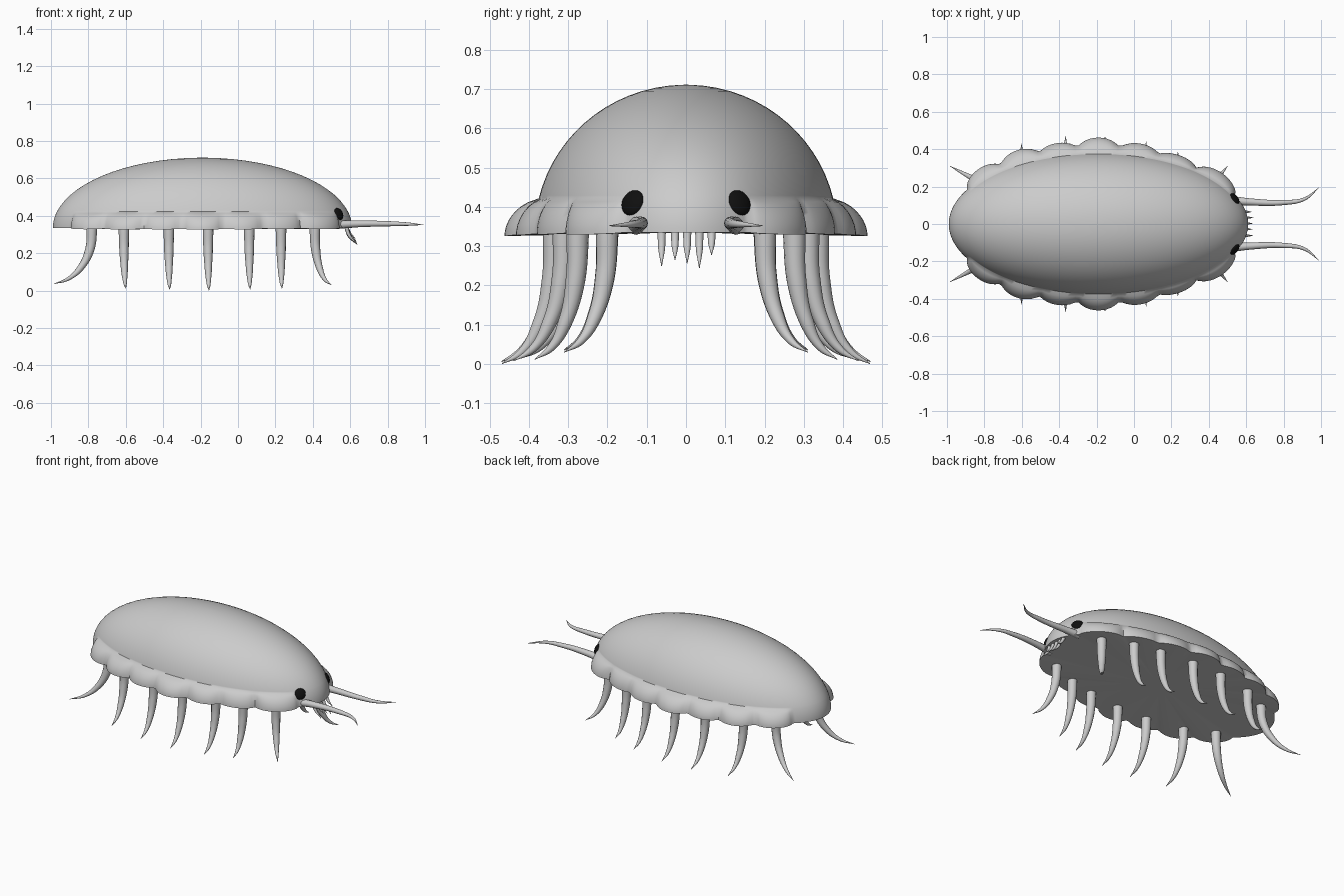
import bpy, bmesh, math
from mathutils import Vector

if "Cube" in bpy.data.objects:
    bpy.data.objects.remove(bpy.data.objects["Cube"])

CX, A, B, H, Z0 = -0.19, 0.80, 0.385, 0.376, 0.335


def finish(ob, angle=50):
    bpy.ops.object.select_all(action='DESELECT')
    ob.select_set(True)
    bpy.context.view_layer.objects.active = ob
    bpy.ops.object.shade_smooth_by_angle(angle=math.radians(angle))


def tapered(name, pts, radii):
    """Smooth tapering tube through a few points."""
    cu = bpy.data.curves.new(name, 'CURVE')
    cu.dimensions = '3D'
    cu.bevel_depth = 1.0
    cu.bevel_resolution = 4
    cu.use_fill_caps = True
    cu.resolution_u = 8
    sp = cu.splines.new('BEZIER')
    sp.bezier_points.add(len(pts) - 1)
    for bp, p, r in zip(sp.bezier_points, pts, radii):
        bp.co = p
        bp.radius = r
        bp.handle_left_type = bp.handle_right_type = 'AUTO'
    ob = bpy.data.objects.new(name, cu)
    bpy.context.collection.objects.link(ob)
    bpy.ops.object.select_all(action='DESELECT')
    ob.select_set(True)
    bpy.context.view_layer.objects.active = ob
    bpy.ops.object.convert(target='MESH')
    finish(bpy.context.object)


# Shell: half ellipsoid with scalloped side plates flaring at the rim
# each plate: centre x, outward reach, half width
PLATES = [(-0.79, 0.055, 0.10), (-0.60, 0.068, 0.115), (-0.40, 0.062, 0.12),
          (-0.19, 0.077, 0.125), (0.02, 0.060, 0.12), (0.22, 0.042, 0.115),
          (0.435, 0.046, 0.105)]


def reach(x):
    best = 0.0
    for c, amp, w in PLATES:
        u = (x - c) / w
        if abs(u) < 1:
            best = max(best, amp * (1 - u * u) ** 0.6)
    return best


N = 240
heights = [0, 0.012, 0.025, 0.04, 0.052, 0.063, 0.072, 0.08, 0.087, 0.094]
heights += [H * math.sin(math.radians(a)) for a in range(18, 90, 5)]
bm = bmesh.new()
rings = []
for h in heights:
    k = math.sqrt(max(0, 1 - (h / H) ** 2))
    flare = math.sqrt(max(0, 1 - (h / 0.085) ** 2))
    ring = []
    for i in range(N):
        t = 2 * math.pi * i / N
        c, s = math.cos(t), math.sin(t)
        n = Vector((c / A, s / B, 0)).normalized()
        d = reach(CX + A * c)
        p = Vector((CX + A * c * k, B * s * k, Z0 + h)) + n * d * flare
        p.z -= 0.12 * d * flare
        ring.append(bm.verts.new(p))
    rings.append(ring)
for lo, hi in zip(rings, rings[1:]):
    for i in range(N):
        j = (i + 1) % N
        bm.faces.new((lo[i], lo[j], hi[j], hi[i]))
top = bm.verts.new((CX, 0, Z0 + H))
belly = bm.verts.new((CX, 0, Z0))
for i in range(N):
    j = (i + 1) % N
    bm.faces.new((rings[-1][i], rings[-1][j], top))
    bm.faces.new((rings[0][j], rings[0][i], belly))
me = bpy.data.meshes.new("shell")
bm.to_mesh(me)
bm.free()
shell = bpy.data.objects.new("shell", me)
bpy.context.collection.objects.link(shell)
finish(shell)

# Legs: top x, top y, tip x, tip y, tip z
LEGS = [(0.41, 0.20, 0.50, 0.31, 0.03), (0.23, 0.275, 0.235, 0.385, 0.012),
        (0.06, 0.31, 0.065, 0.44, 0.008), (-0.16, 0.335, -0.155, 0.468, 0.001),
        (-0.37, 0.33, -0.365, 0.47, 0.006), (-0.61, 0.285, -0.60, 0.43, 0.012),
        (-0.78, 0.20, -0.985, 0.31, 0.036)]
for side, label in ((1, "left"), (-1, "right")):
    for n, (x, y, tx, ty, tz) in enumerate(LEGS):
        pts = [(x + (tx - x) * f, side * (y + (ty - y) * f), tz + (0.345 - tz) * g)
               for f, g in ((0, 1), (0.06, 0.6), (0.30, 0.28), (0.62, 0.09), (1, 0))]
        tapered(f"{label}_leg_{n + 1}", pts, (0.029, 0.025, 0.018, 0.010, 0.001))

    # Antennae
    tapered(f"{label}_antenna",
            [(0.52, side * 0.127, 0.352), (0.62, side * 0.118, 0.357), (0.80, side * 0.115, 0.358),
             (0.91, side * 0.133, 0.356), (0.99, side * 0.195, 0.352)],
            (0.023, 0.019, 0.014, 0.009, 0.001))

    # Eyes: flattened discs lying on the shell
    pos = Vector((0.537, side * 0.135, 0.41))
    nrm = Vector(((pos.x - CX) / A ** 2, pos.y / B ** 2, (pos.z - Z0) / H ** 2))
    bpy.ops.mesh.primitive_uv_sphere_add(segments=32, ring_count=16, radius=1, location=pos)
    eye = bpy.context.object
    eye.name = f"{label}_eye"
    eye.scale = (0.034, 0.034, 0.016)
    eye.rotation_euler = nrm.to_track_quat('Z', 'Y').to_euler()
    mat = bpy.data.materials.get("black") or bpy.data.materials.new("black")
    mat.diffuse_color = (0.005, 0.005, 0.005, 1)
    mat.use_nodes = True
    mat.node_tree.nodes["Principled BSDF"].inputs["Base Color"].default_value = mat.diffuse_color
    eye.data.materials.append(mat)
    finish(eye)

# Mouth feelers
for n, (y, z) in enumerate([(-0.062, 0.25), (-0.028, 0.265), (0.003, 0.257),
                            (0.034, 0.245), (0.065, 0.278)]):
    d = 0.34 - z
    tapered(f"mouth_feeler_{n + 1}",
            [(0.578, y, 0.345), (0.595, y, 0.34 - 0.5 * d), (0.61 + 0.3 * d, y, z)],
            (0.011, 0.009, 0.001))
